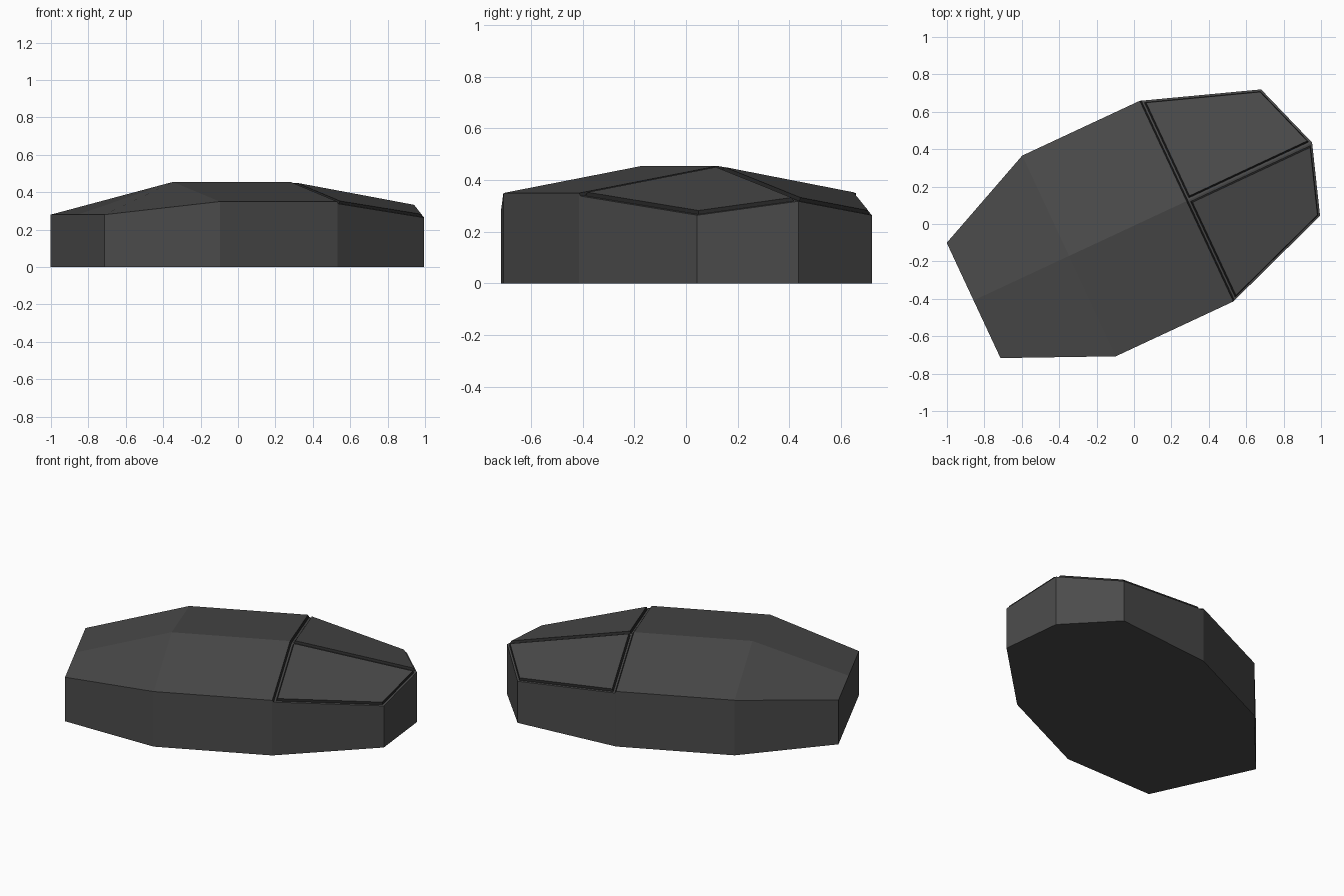
import bpy, bmesh, math
from mathutils import Matrix

cube = bpy.data.objects.get("Cube")
if cube:
    bpy.data.objects.remove(cube)


def material(name, value):
    m = bpy.data.materials.new(name)
    m.use_nodes = True
    colour = (value, value, value, 1)
    m.diffuse_color = colour
    m.node_tree.nodes["Principled BSDF"].inputs["Base Color"].default_value = colour
    return m


# Cross-sections along the shell: position, half width, side height, ridge height
sections = [
    (-0.95, 0.34, 0.28, 0.28),
    (-0.387, 0.592, 0.35, 0.455),
    (0.306, 0.592, 0.35, 0.455),
    (0.314, 0.589, 0.338, 0.443),   # step down under the buttons
]
corner = (0.92, 0.373, 0.264)
tip = (1.047, 0.318)

bm = bmesh.new()
ridge = [bm.verts.new((u, 0, r)) for u, w, s, r in sections]
ridge_tip = bm.verts.new((tip[0], 0, tip[1]))
floor_tip = bm.verts.new((tip[0], 0, 0))
rims, floors, button_faces, seam_faces = {}, {}, [], []

for side in (-1, 1):
    outline = [(u, w, s) for u, w, s, r in sections] + [corner]
    rim = [bm.verts.new((u, side * w, s)) for u, w, s in outline] + [ridge_tip]
    base = [bm.verts.new((u, side * w, 0)) for u, w, s in outline] + [floor_tip]
    rims[side], floors[side] = rim, base
    # Side walls
    for i in range(len(rim) - 1):
        bm.faces.new((base[i], base[i + 1], rim[i + 1], rim[i]))
    # Roof panels
    for i in range(len(ridge) - 1):
        f = bm.faces.new((rim[i], rim[i + 1], ridge[i + 1], ridge[i]))
        if i == 2:
            seam_faces.append(f)
    # Front button
    button_faces.append(bm.faces.new((rim[3], rim[4], ridge_tip, ridge[3])))

# Rear wall and underside
bm.faces.new((floors[-1][0], rims[-1][0], ridge[0], rims[1][0], floors[1][0]))
bm.faces.new(floors[-1] + floors[1][-2::-1])
bmesh.ops.recalc_face_normals(bm, faces=bm.faces[:])

# Seam around each button, then the raised button with dark sides
bmesh.ops.inset_individual(bm, faces=button_faces, thickness=0.011, use_even_offset=True)
ring = bmesh.ops.inset_individual(bm, faces=button_faces, thickness=0.006,
                                  depth=0.014, use_even_offset=True)
for f in ring["faces"] + seam_faces:
    if f not in button_faces:
        f.material_index = 1

# Turn the shell on the ground
bm.transform(Matrix.Rotation(math.radians(25), 4, "Z") @ Matrix.Translation((0, -0.008, 0)))

mesh = bpy.data.meshes.new("mouse_shell")
bm.to_mesh(mesh)
bm.free()
mesh.materials.append(material("charcoal plastic", 0.07))
mesh.materials.append(material("dark seam", 0.018))
shell = bpy.data.objects.new("mouse_shell", mesh)
bpy.context.collection.objects.link(shell)
